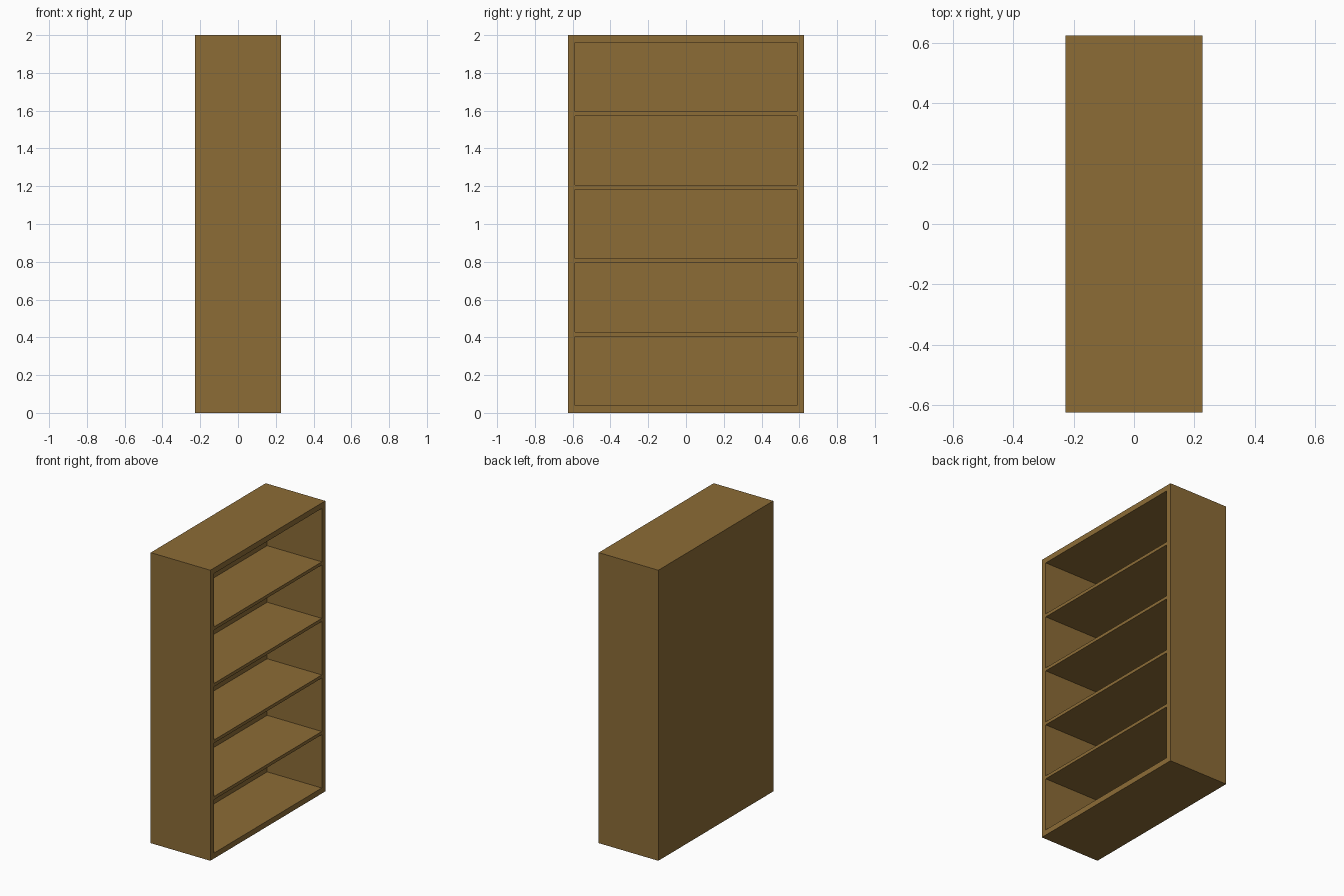
import bpy
import bmesh
from mathutils import Matrix, Vector

cube = bpy.data.objects.get("Cube")
if cube:
    bpy.data.objects.remove(cube, do_unlink=True)

# Overall size and board thicknesses
DEPTH, WIDTH, HEIGHT = 0.454, 1.25, 2.0
PANEL, SHELF, BAYS = 0.038, 0.022, 5
bay_height = (HEIGHT - 2 * PANEL - (BAYS - 1) * SHELF) / BAYS
bays = [(PANEL + i * (bay_height + SHELF), PANEL + i * (bay_height + SHELF) + bay_height)
        for i in range(BAYS)]
inner_y = WIDTH / 2 - PANEL

# Brown wood
wood = bpy.data.materials.new("brown wood")
wood.use_nodes = True
colour = (0.262, 0.150, 0.037, 1)
wood.diffuse_color = colour
wood.node_tree.nodes["Principled BSDF"].inputs["Base Color"].default_value = colour

# Solid block for the case
bm = bmesh.new()
bmesh.ops.create_cube(bm, size=1, matrix=Matrix.Translation((0, 0, HEIGHT / 2))
                      @ Matrix.Diagonal((DEPTH, WIDTH, HEIGHT, 1)))


def open_faces():
    return [f for f in bm.faces if f.normal.x > 0.9]


def score(point, normal):
    """Cut the open side only along a plane."""
    faces = open_faces()
    geom = set(faces)
    for f in faces:
        geom.update(f.edges, f.verts)
    bmesh.ops.bisect_plane(bm, geom=list(geom), plane_co=point, plane_no=normal)
    bm.normal_update()


# Score the board outlines on the open side
bm.normal_update()
for y in (-inner_y, inner_y):
    score((0, y, 0), (0, 1, 0))
for bay in bays:
    for z in bay:
        score((0, 0, z), (0, 0, 1))

# Push the bays back, leaving side panels, shelves and back panel
holes = []
for f in open_faces():
    c = f.calc_center_median()
    if abs(c.y) < inner_y and any(low < c.z < high for low, high in bays):
        holes.append(f)
pushed = bmesh.ops.extrude_discrete_faces(bm, faces=holes)["faces"]
bmesh.ops.translate(bm, vec=Vector((PANEL - DEPTH, 0, 0)),
                    verts=list({v for f in pushed for v in f.verts}))
bmesh.ops.recalc_face_normals(bm, faces=bm.faces)

mesh = bpy.data.meshes.new("bookcase")
bm.to_mesh(mesh)
bm.free()
mesh.materials.append(wood)
bpy.context.collection.objects.link(bpy.data.objects.new("bookcase", mesh))
